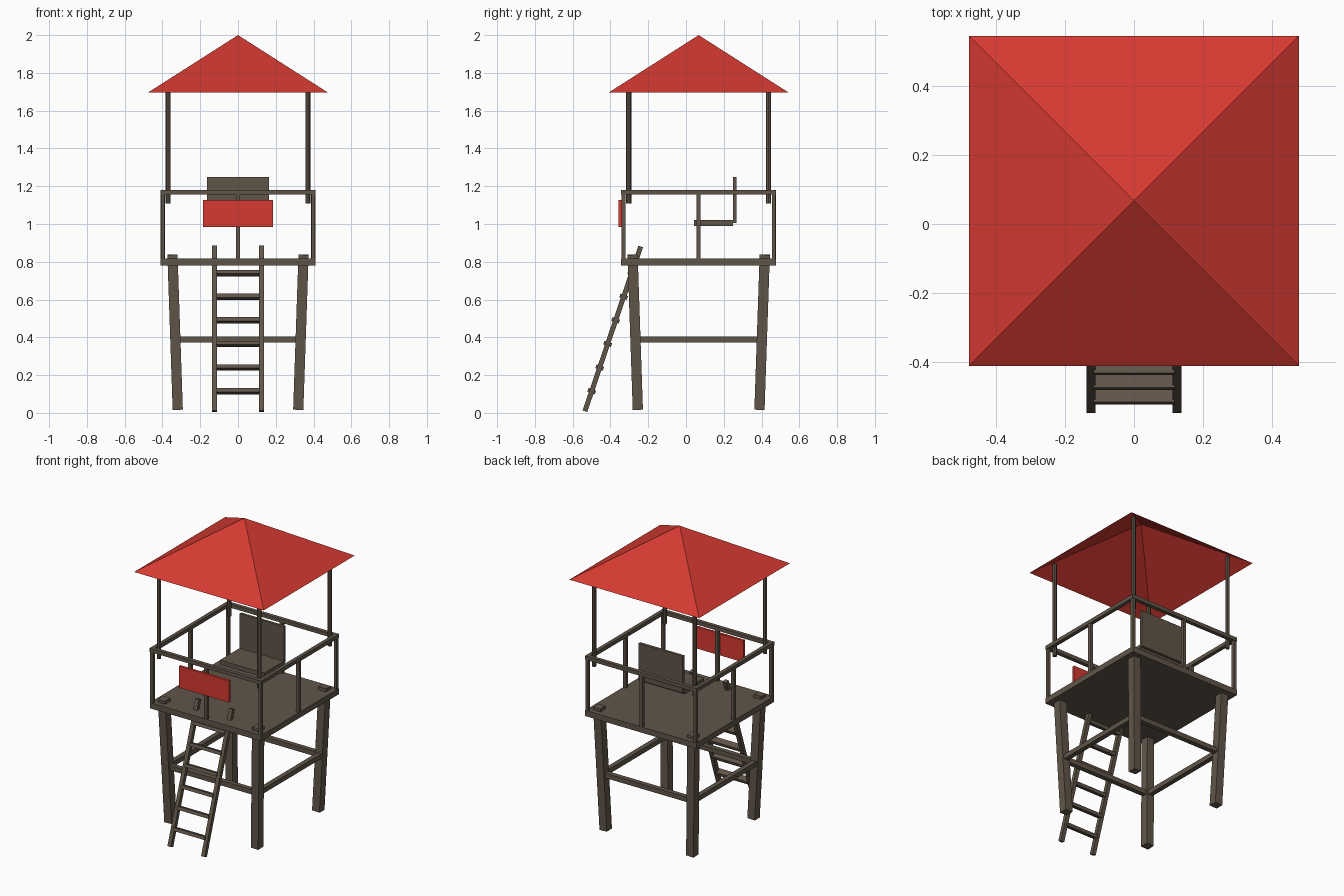
import bpy, bmesh, math
from mathutils import Vector, Matrix

if "Cube" in bpy.data.objects:
    bpy.data.objects.remove(bpy.data.objects["Cube"])

CY = 0.067  # tower centre in y


def material(name, rgb):
    m = bpy.data.materials.new(name)
    m.diffuse_color = (*rgb, 1)
    m.use_nodes = True
    m.node_tree.nodes["Principled BSDF"].inputs["Base Color"].default_value = m.diffuse_color
    return m


wood = material("weathered_wood", (0.118, 0.092, 0.066))
red = material("red_paint", (0.67, 0.042, 0.031))


def finish(name, bm, mat):
    mesh = bpy.data.meshes.new(name)
    bmesh.ops.recalc_face_normals(bm, faces=bm.faces)
    bm.to_mesh(mesh)
    bm.free()
    mesh.materials.append(mat)
    ob = bpy.data.objects.new(name, mesh)
    bpy.context.collection.objects.link(ob)
    return ob


def box(name, lo, hi, mat=wood):
    lo, hi = Vector(lo), Vector(hi)
    bm = bmesh.new()
    bmesh.ops.create_cube(bm, size=1, matrix=Matrix.Translation((lo + hi) / 2)
                          @ Matrix.Diagonal((*(hi - lo), 1)))
    return finish(name, bm, mat)


def beam(name, a, b, width, depth):
    """Square-ended timber from a to b; width runs along x for upright beams."""
    a, b = Vector(a), Vector(b)
    z = (b - a).normalized()
    ref = Vector((0, 1, 0)) if abs(z.y) < 0.9 else Vector((0, 0, 1))
    x = ref.cross(z).normalized()
    y = z.cross(x)
    rot = Matrix((x, y, z)).transposed().to_4x4()
    bm = bmesh.new()
    bmesh.ops.create_cube(bm, size=1, matrix=Matrix.Translation((a + b) / 2) @ rot
                          @ Matrix.Diagonal((width, depth, (b - a).length, 1)))
    return finish(name, bm, wood)


# Platform deck
box("platform", (-0.41, CY - 0.41, 0.78), (0.41, CY + 0.41, 0.818))

# Corner parts: splayed legs, railing posts, round roof posts
for sx in (-1, 1):
    for sy in (-1, 1):
        beam("leg", (sx * 0.319, CY + sy * 0.322, 0.017),
             (sx * 0.347, CY + sy * 0.35, 0.838), 0.054, 0.054)
        beam("railing_corner_post", (sx * 0.398, CY + sy * 0.398, 0.81),
             (sx * 0.398, CY + sy * 0.398, 1.17), 0.02, 0.02)
        bm = bmesh.new()
        bmesh.ops.create_cone(bm, cap_ends=True, segments=8, radius1=0.0135,
                              radius2=0.0135, depth=0.637,
                              matrix=Matrix.Translation((sx * 0.37, CY + sy * 0.37, 1.4265)))
        finish("roof_post", bm, wood)

# Side parts: leg braces, top rails, middle railing posts
for s in (-1, 1):
    beam("brace_x", (-0.333, CY + s * 0.333, 0.388), (0.333, CY + s * 0.333, 0.388), 0.032, 0.032)
    beam("brace_y", (s * 0.333, CY - 0.333, 0.388), (s * 0.333, CY + 0.333, 0.388), 0.032, 0.032)
    beam("rail_x", (-0.41, CY + s * 0.398, 1.168), (0.41, CY + s * 0.398, 1.168), 0.025, 0.025)
    beam("rail_y", (s * 0.398, CY - 0.41, 1.168), (s * 0.398, CY + 0.41, 1.168), 0.025, 0.025)
    beam("railing_middle_post", (0, CY + s * 0.398, 0.81), (0, CY + s * 0.398, 1.165), 0.022, 0.022)
    beam("railing_middle_post", (s * 0.398, CY, 0.81), (s * 0.398, CY, 1.165), 0.022, 0.022)

# Chair
box("chair_seat", (-0.163, 0.042, 0.99), (0.163, 0.25, 1.02))
box("chair_back", (-0.163, 0.249, 1.005), (0.163, 0.268, 1.25))

# Blank sign board on the front railing
box("sign_board", (-0.184, -0.358, 0.983), (0.184, -0.342, 1.127), red)

# Leaning ladder
foot, head = Vector((0, -0.535, 0.009)), Vector((0, -0.24, 0.881))
for sx in (-1, 1):
    off = Vector((sx * 0.124, 0, 0))
    beam("ladder_rail", foot + off, head + off, 0.026, 0.026)
lean = math.atan2(head.y - foot.y, head.z - foot.z)
for i in range(6):
    z = 0.115 + 0.125 * i
    p = foot.lerp(head, (z - foot.z) / (head.z - foot.z))
    bm = bmesh.new()
    bmesh.ops.create_cube(bm, size=1, matrix=Matrix.Translation(p)
                          @ Matrix.Rotation(-lean, 4, 'X')
                          @ Matrix.Diagonal((0.235, 0.042, 0.021, 1)))
    finish("ladder_rung", bm, wood)

# Open pyramid roof
bm = bmesh.new()
apex = bm.verts.new((0, CY, 2.0))
eaves = [bm.verts.new((x * 0.478, CY + y * 0.478, 1.695))
         for x, y in ((-1, -1), (1, -1), (1, 1), (-1, 1))]
for i in range(4):
    bm.faces.new((eaves[i], eaves[(i + 1) % 4], apex))
finish("roof", bm, red)
